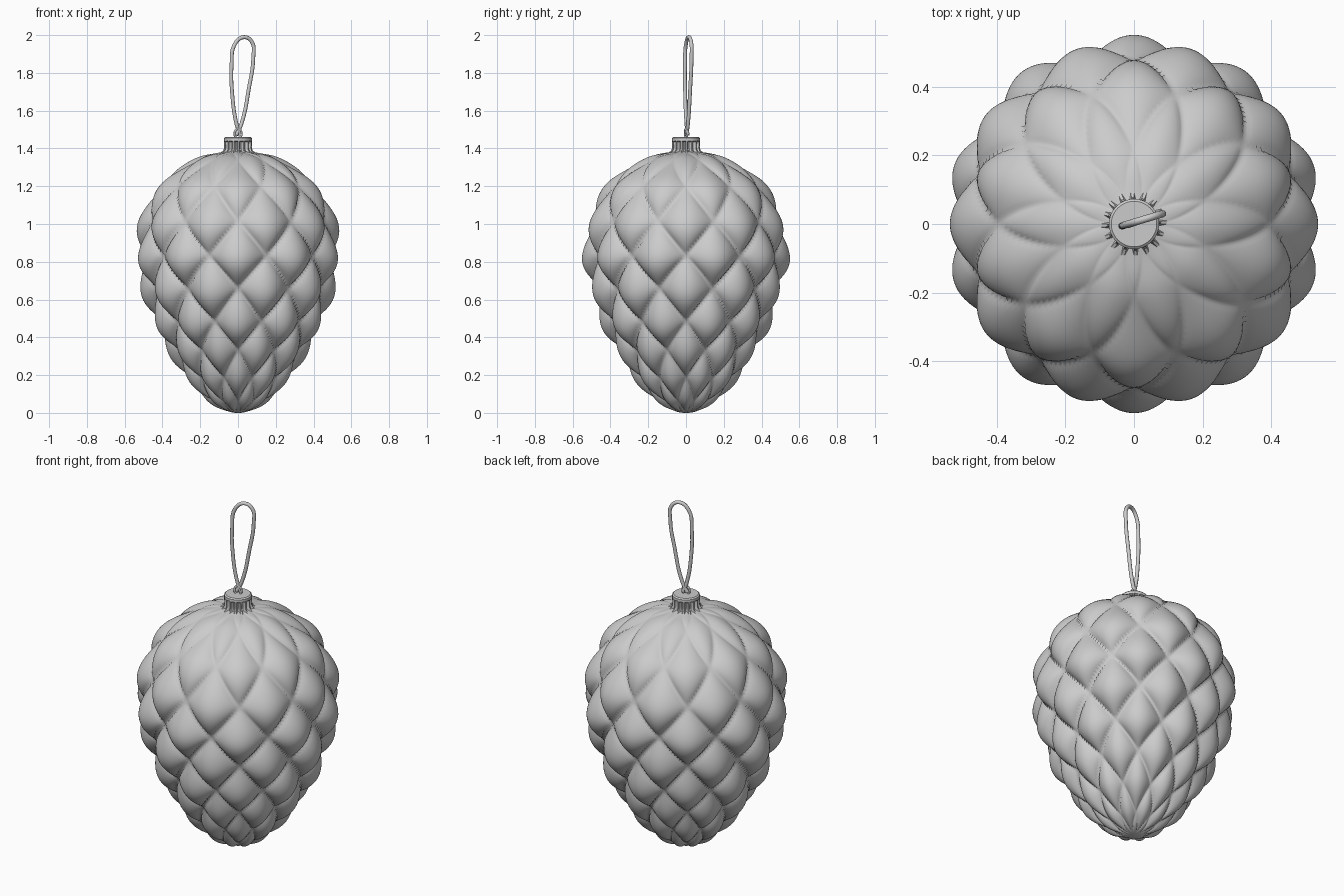
import bpy, bmesh, math
from mathutils import Vector

if "Cube" in bpy.data.objects:
    bpy.data.objects.remove(bpy.data.objects["Cube"])


def make_object(name, bm, angle=40):
    bmesh.ops.recalc_face_normals(bm, faces=bm.faces)
    me = bpy.data.meshes.new(name)
    bm.to_mesh(me)
    bm.free()
    ob = bpy.data.objects.new(name, me)
    bpy.context.collection.objects.link(ob)
    bpy.ops.object.select_all(action='DESELECT')
    bpy.context.view_layer.objects.active = ob
    ob.select_set(True)
    bpy.ops.object.shade_smooth_by_angle(angle=math.radians(angle))
    return ob


def skin(name, rings, angle=40):
    """Join closed rings of points with quads and cap both ends."""
    bm = bmesh.new()
    vs = [[bm.verts.new(p) for p in ring] for ring in rings]
    n = len(vs[0])
    for a, b in zip(vs, vs[1:]):
        for i in range(n):
            bm.faces.new((a[i], a[(i + 1) % n], b[(i + 1) % n], b[i]))
    bm.faces.new(vs[0])
    bm.faces.new(vs[-1])
    return make_object(name, bm, angle)


# Outer profile per scale row, top to bottom: radius, height, scale depth
ROWS = [Vector(p) for p in (
    (0.06, 1.385, 0), (0.22, 1.35, 0.012), (0.415, 1.22, 0.032),
    (0.522, 1.03, 0.05), (0.55, 0.83, 0.068), (0.515, 0.64, 0.07),
    (0.45, 0.46, 0.062), (0.365, 0.305, 0.052), (0.265, 0.16, 0.04),
    (0.14, 0.045, 0.02), (0.003, 0.0, 0))]


def profile(k):
    i = min(int(k), len(ROWS) - 2)
    t = k - i
    p1, p2 = ROWS[i], ROWS[i + 1]
    p0 = ROWS[i - 1] if i else 2 * p1 - p2
    p3 = ROWS[i + 2] if i + 2 < len(ROWS) else Vector((-p1.x, p1.y, p1.z))
    return 0.5 * (2 * p1 + (p2 - p0) * t + (2 * p0 - 5 * p1 + 4 * p2 - p3) * t * t
                  + (3 * p1 - p0 - 3 * p2 + p3) * t ** 3)


# Body: ten staggered, pillowed scales per row, fuller toward their lower tips
SUB, COUNT = 12, 10
AROUND = COUNT * SUB * 2
rings = []
for j in range((len(ROWS) - 1) * SUB + 1):
    k = j / SUB
    c = profile(k)
    d = profile(min(k + 0.02, 10)) - profile(max(k - 0.02, 0))
    normal = Vector((-d.y, d.x)).normalized()
    ring = []
    for i in range(AROUND):
        t, w = i / (2 * SUB), k / 2
        p, q = t + w, t - w
        v = ((p - math.floor(p + 0.5)) - (q - math.floor(q + 0.5))) / 2
        pillow = abs(math.cos(math.pi * p) * math.cos(math.pi * q))
        h = pillow ** 0.6 * (1 + 0.7 * v)
        off = c.z * (h - 1)
        r = max(c.x + normal.x * off, 0.002)
        z = max(c.y + normal.y * off, 0)
        a = 2 * math.pi * t / COUNT - math.pi / 2
        ring.append((r * math.cos(a), r * math.sin(a), z))
    rings.append(ring)
skin("cone_body", rings, 80)

# Metal cap: fluted skirt with a scalloped flare and a plain rim
rings = []
for r, z, flute in ((0.092, 1.372, 0.012), (0.07, 1.388, 0.008), (0.065, 1.405, 0.008),
                    (0.066, 1.435, 0.008), (0.073, 1.44, 0), (0.073, 1.455, 0),
                    (0.066, 1.461, 0)):
    ring = []
    for i in range(64):
        a = 2 * math.pi * i / 64
        rr = r + (flute if i % 4 < 2 else -flute)
        ring.append((rr * math.cos(a), rr * math.sin(a), z))
    rings.append(ring)
skin("cap", rings, 35)


def cord(name, pts, radius, cyclic):
    cu = bpy.data.curves.new(name, 'CURVE')
    cu.dimensions = '3D'
    cu.bevel_depth = radius
    cu.bevel_resolution = 2
    cu.resolution_u = 5
    sp = cu.splines.new('BEZIER')
    sp.bezier_points.add(len(pts) - 1)
    for b, (x, y, z) in zip(sp.bezier_points, pts):
        b.co = (x, y, z)
        b.handle_left_type = b.handle_right_type = 'AUTO'
    sp.use_cyclic_u = cyclic
    ob = bpy.data.objects.new(name, cu)
    bpy.context.collection.objects.link(ob)


# Hanging loop, leaning slightly and turned about z
loop = [(0.012, 1.47), (-0.008, 1.53), (-0.03, 1.68), (-0.034, 1.84), (-0.018, 1.95),
        (0.03, 1.989), (0.073, 1.965), (0.081, 1.88), (0.058, 1.72), (0.018, 1.53),
        (-0.010, 1.47)]
cord("hanging_loop", [(x, 0.3 * x + 0.005, z) for x, z in loop], 0.0105, False)

# Small wire eye joining loop and cap
cord("wire_eye", [(0.018 * math.cos(a), 0.006 * math.cos(a), 1.478 + 0.026 * math.sin(a))
                  for a in (i * math.pi / 4 for i in range(8))], 0.006, True)
